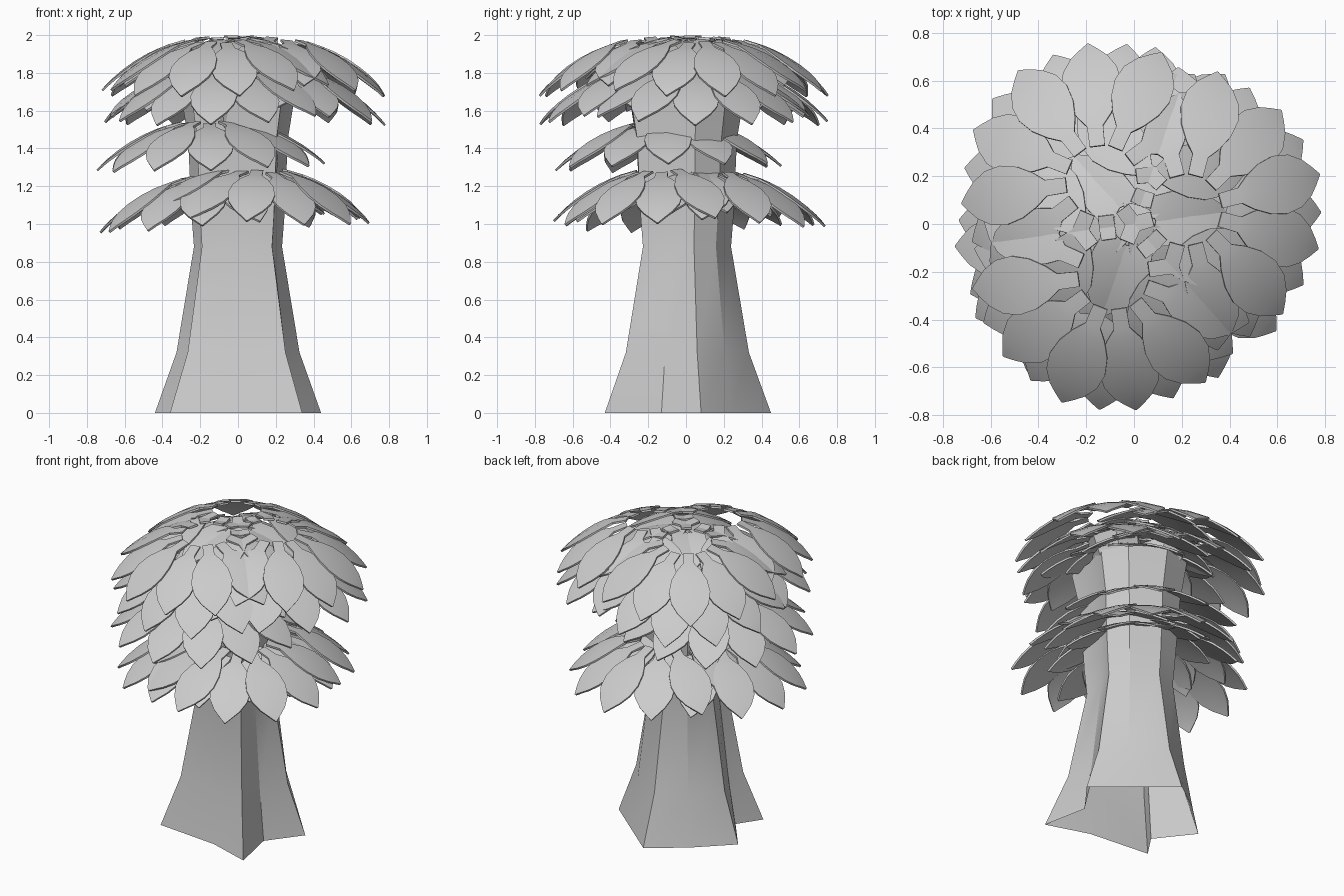
import bpy, bmesh, math
from mathutils import Vector, Matrix

if "Cube" in bpy.data.objects:
    bpy.data.objects.remove(bpy.data.objects["Cube"])

R = 0.85  # curvature radius of every leaf rosette


def new_object(name, bm):
    bmesh.ops.recalc_face_normals(bm, faces=bm.faces)
    me = bpy.data.meshes.new(name)
    bm.to_mesh(me)
    bm.free()
    ob = bpy.data.objects.new(name, me)
    bpy.context.collection.objects.link(ob)
    bpy.ops.object.select_all(action='DESELECT')
    ob.select_set(True)
    bpy.context.view_layer.objects.active = ob
    bpy.ops.object.shade_smooth_by_angle(angle=math.radians(25))
    return ob


def loft(bm, rings):
    """Skin the rings and close the top; the underside stays open."""
    vr = [[bm.verts.new(p) for p in ring] for ring in rings]
    n = len(vr[0])
    for a, b in zip(vr, vr[1:]):
        for i in range(n):
            j = (i + 1) % n
            bm.faces.new((a[i], a[j], b[j], b[i]))
    bm.faces.new(vr[-1])


# Trunk: five root ridges alternating with valleys, flaring at the top
base = [(-.36, -.30), (.06, -.34), (.34, -.43), (.28, -.13), (.44, .08),
        (.25, .24), (0, .45), (-.22, .29), (-.44, .08), (-.26, -.15)]
# height, ridge scale, valley scale
levels = [(0, 1, 1), (.32, .74, .85), (.88, .53, .66), (1.05, .56, .70),
          (1.45, .60, .78), (1.72, .70, .90)]
bm = bmesh.new()
loft(bm, [[(x * (v if i % 2 else p), y * (v if i % 2 else p), z)
           for i, (x, y) in enumerate(base)] for z, p, v in levels])
new_object("trunk", bm)

# Three short branch stubs under the crown rosettes
crown_angles = (127, 15, 248)
for k, az in enumerate(crown_angles):
    a = math.radians(az)
    out = Vector((math.cos(a), math.sin(a), 0))
    bm = bmesh.new()
    rings = []
    for off, z, r, tilt in ((.10, 1.45, .13, 0), (.15, 1.70, .15, 10), (.21, 1.85, .17, 18)):
        m = Matrix.Rotation(math.radians(tilt), 3, Vector((-out.y, out.x, 0)))
        rings.append([out * off + Vector((0, 0, z)) +
                      m @ Vector((r * math.cos(t), r * math.sin(t), 0))
                      for t in (math.tau * i / 7 for i in range(7))])
    loft(bm, rings)
    new_object(f"branch_{k + 1}", bm)

# Leaf outline: distance from the rosette centre, half width
leaf = [(.15, .032), (.24, .034), (.29, .072), (.36, .108), (.44, .125),
        (.52, .114), (.59, .078), (.635, .040), (.675, .003)]


def rosette(name, az, shift, tilt, top, spin=0, count=12):
    """Ring of leaves on a spherical cap, tilted outward about the cap's centre."""
    a = math.radians(az)
    out = Vector((math.cos(a), math.sin(a), 0))
    lean = Matrix.Rotation(math.radians(tilt), 4, Vector((-out.y, out.x, 0)))
    place = Matrix.Translation(out * shift + Vector((0, 0, top - R))) @ lean
    bm = bmesh.new()
    for k in range(count):
        turn = Matrix.Rotation(math.radians(spin) + math.tau * k / count, 4, 'Z')
        rad = R - (k % 2) * .008
        rows = []
        for s, w in leaf:
            x = rad * math.sin(s / R)
            rows.append([bm.verts.new(place @ turn @ Vector(
                (x, y, math.sqrt(rad * rad - x * x - y * y)))) for y in (-w, 0, w)])
        for p, q in zip(rows, rows[1:]):
            for i in (0, 1):
                bm.faces.new((p[i], q[i], q[i + 1], p[i + 1]))
    bmesh.ops.recalc_face_normals(bm, faces=bm.faces)
    bmesh.ops.solidify(bm, geom=bm.faces[:], thickness=.012)
    new_object(name, bm)


# Crown: two stacked sets of three rosettes
for k, az in enumerate(crown_angles):
    rosette(f"crown_leaves_{k + 1}", az, .14, 6, 2.0, spin=az)
    rosette(f"under_crown_leaves_{k + 1}", az, .13, 6, 1.85, spin=az + 15)

# Single off-centre rosette around the middle of the trunk
rosette("middle_leaves", 213, .15, 2, 1.56, spin=0)

# Lower skirt of three rosettes
for k, (az, top) in enumerate(((75, 1.30), (195, 1.27), (315, 1.31))):
    rosette(f"lower_leaves_{k + 1}", az, .09, 5, top, spin=az + 10)
